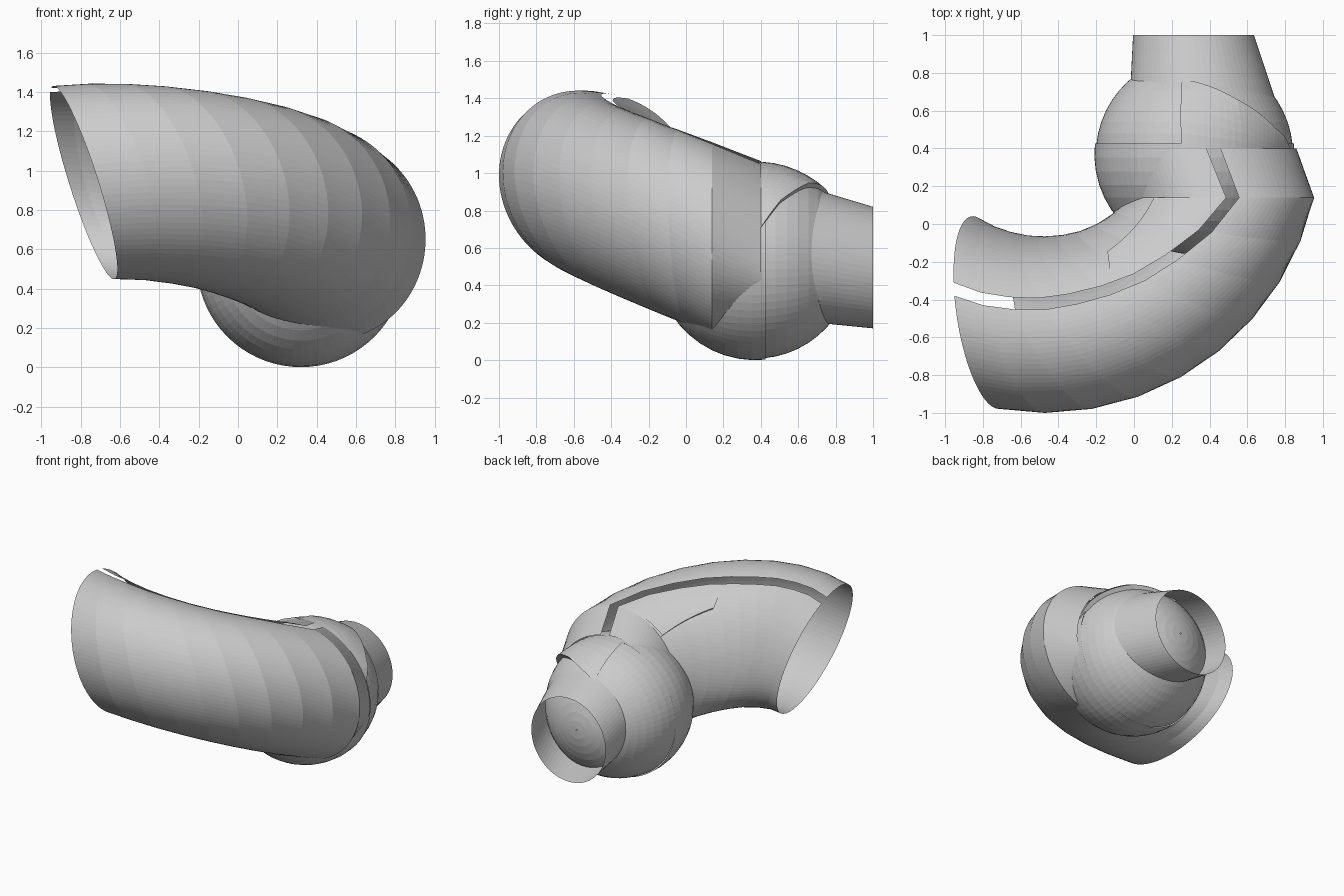
import bpy, bmesh, math
from mathutils import Vector

cube = bpy.data.objects.get("Cube")
if cube:
    bpy.data.objects.remove(cube, do_unlink=True)

grey = bpy.data.materials.new("plain_grey")
grey.use_nodes = True
colour = (0.6, 0.6, 0.6, 1)
grey.diffuse_color = colour
grey.node_tree.nodes["Principled BSDF"].inputs["Base Color"].default_value = colour


def loft(name, rows, closed=False):
    """Skin a list of equally long point rows into one flat-shaded sheet."""
    bm = bmesh.new()
    grid = [[bm.verts.new(p) for p in row] for row in rows]
    count = len(rows[0])
    for a, b in zip(grid, grid[1:]):
        for i in range(count if closed else count - 1):
            j = (i + 1) % count
            bm.faces.new((a[i], a[j], b[j], b[i]))
    bmesh.ops.recalc_face_normals(bm, faces=bm.faces)
    mesh = bpy.data.meshes.new(name)
    bm.to_mesh(mesh)
    bm.free()
    mesh.materials.append(grey)
    obj = bpy.data.objects.new(name, mesh)
    bpy.context.collection.objects.link(obj)


def mix(points, t):
    """Linear interpolation along an evenly spaced list."""
    s = min(max(t, 0), 1) * (len(points) - 1)
    i = min(int(s), len(points) - 2)
    return points[i] + (points[i + 1] - points[i]) * (s - i)


# Curved sleeve: oval rings turn a quarter circle while descending
START_N, END_N = Vector((0.94, 0.14, 0.3)).normalized(), Vector((0, 1, 0))
WIDE = [0.515, 0.525, 0.525, 0.51, 0.49]
TALL = [0.515, 0.53, 0.535, 0.53, 0.515]


def sleeve_point(t, angle, lift=0.0):
    wide, tall = mix(WIDE, t) + lift, mix(TALL, t) + lift
    theta = math.radians(-108.9 + 90.5 * t)
    major = 1.486 - 0.012 * t - mix(WIDE, t)
    x, y = -0.47 + major * math.cos(theta), 0.45 + major * math.sin(theta)
    z = 0.65 - 0.475 * (y - 0.14) - 0.04 * math.sin(math.pi * t)
    n = START_N.slerp(END_N, t)
    up = (Vector((0, 0, 1)) - n * n.z).normalized()
    return (Vector((x, y, z)) + up * tall * math.cos(angle)
            + n.cross(up) * wide * math.sin(angle))


SLIT = [-0.29, -0.34, -0.34, -0.19, 0.12]
HALF = 0.07
AROUND = 96


def open_angles(mid):
    span = 2 * math.pi - 2 * HALF
    return [mid + HALF + span * i / AROUND for i in range(AROUND + 1)]


rows = [[sleeve_point(k / 9, a) for a in open_angles(mix(SLIT, k / 9))]
        for k in range(10)]
# Short collar that hugs the ball above and right, and tucks into it elsewhere
collar = []
for a in open_angles(0.18):
    c, s = math.cos(a), math.sin(a)
    collar.append(Vector((0.325 + (0.535 if s > 0 else 0.45) * s, 0.4,
                          0.53 + (0.535 if c > 0 else 0.36) * c)))
rows.append(collar)
loft("curved_sleeve", rows)

# Raised wedge on the inner top of the sleeve, with a blunt front and inner side
rows = []
for k in range(-1, 9):
    f = max(k, 0) / 8
    row = []
    for i in range(-1, 9):
        g = max(i, 0) / 8
        start = 0.7 - 0.08 * g
        angle = (-0.72 - 0.05 * f) * (1 - g) + (-0.46 + 0.19 * f) * g
        buried = k < 0 or i < 0
        row.append(sleeve_point(start + (1 - start) * f, angle,
                                -0.015 if buried else 0.005 + 0.02 * (1 - g)))
    rows.append(row)
loft("raised_wedge", rows)

# Ball joint with poles along y, the rear half a little smaller
BALL = Vector((0.32, 0.37, 0.53))


def ball_half(name, radius, first, last):
    rows = []
    for k in range(13):
        p = math.radians(first + (last - first) * k / 12)
        rows.append([BALL + radius * Vector((math.cos(p) * math.cos(q), math.sin(p),
                                             math.cos(p) * math.sin(q)))
                     for q in (2 * math.pi * i / 72 for i in range(72))])
    loft(name, rows, True)


ball_half("ball_front", 0.53, -89.5, 6)
ball_half("ball_rear", 0.522, 5, 89.5)

# Open neck: a round mouth flaring to a slanted rim on the ball
rows = []
for f in (0, 0.35, 0.7, 1, 1.2):
    row = []
    for i in range(72):
        a = 2 * math.pi * i / 72
        c, s = math.cos(a), math.sin(a)
        mouth = Vector((0.315 + 0.32 * c, 1, 0.495 + 0.325 * s))
        rim = Vector((0.36 + 0.375 * c, 0.75 - 0.05 * c - 0.05 * s, 0.55 + 0.36 * s))
        row.append(mouth.lerp(rim, f))
    rows.append(row)
loft("neck", rows, True)

# Raised shell over the top of the ball, ending in a stepped lip at the rear
front = [Vector(p) for p in ((0.83, 0.36, 0.7), (0.74, 0.38, 0.87),
                             (0.57, 0.39, 1.0), (0.25, 0.41, 1.06))]
lip = [Vector(p) for p in ((0.83, 0.38, 0.68), (0.75, 0.51, 0.86),
                           (0.55, 0.66, 0.95), (0.25, 0.79, 0.9))]
rows = []
for k in range(8):
    f = min(k, 6) / 6
    row = []
    for i in range(25):
        p = mix(front, i / 24).lerp(mix(lip, i / 24), f)
        radius = 0.532 + 0.025 * f * min(1, i / 5, (24 - i) / 8)
        row.append(BALL + (p - BALL).normalized() * (radius if k < 7 else 0.51))
    rows.append(row)
loft("ball_top_shell", rows)
